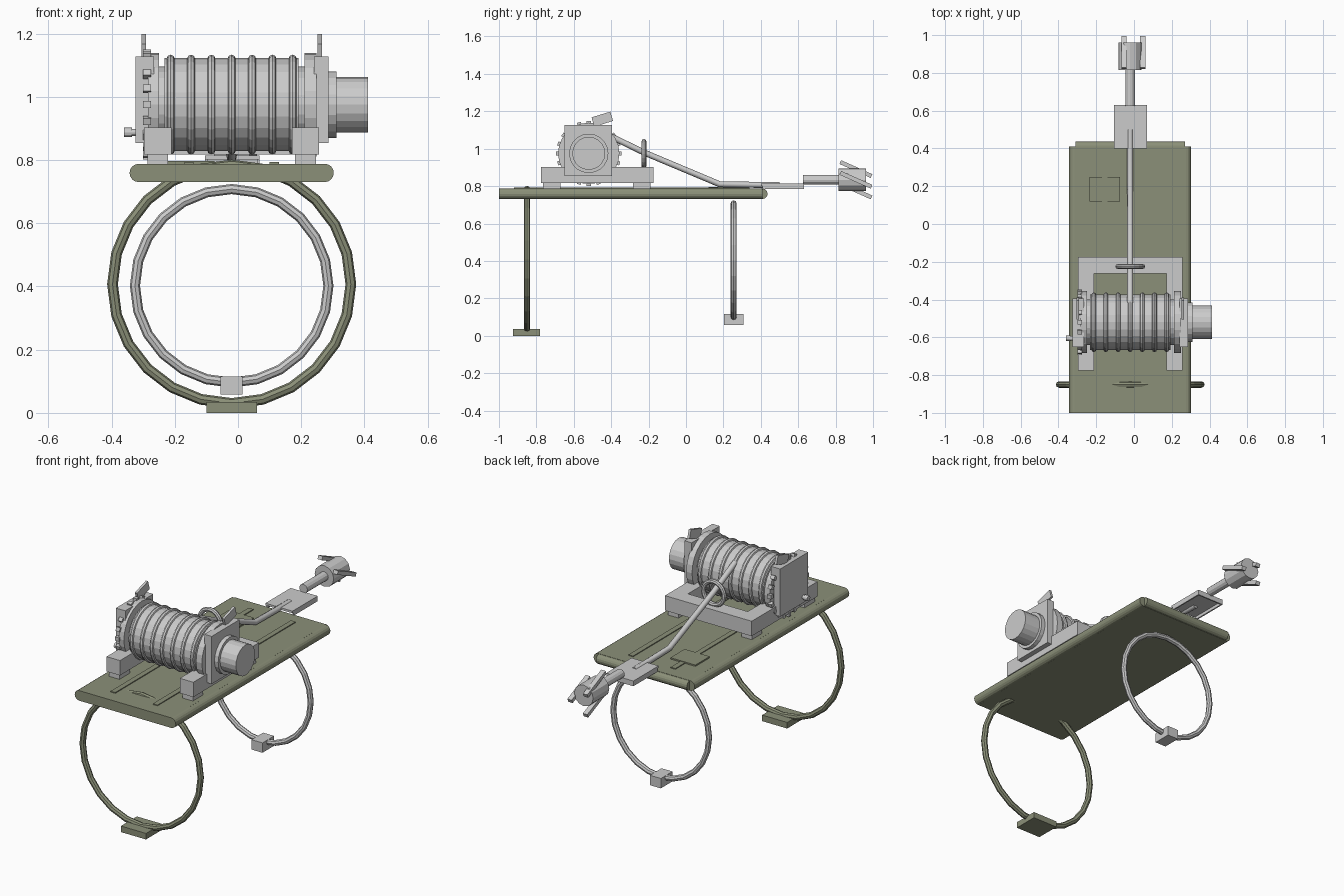
import bpy, math
from mathutils import Vector

if "Cube" in bpy.data.objects:
    bpy.data.objects.remove(bpy.data.objects["Cube"])

CX = -0.02                     # mirror line of the sled
AX = Vector((0, -0.52, 0.975)) # winch axle (y, z)

green = bpy.data.materials.new("olive")
green.diffuse_color = (0.26, 0.28, 0.19, 1)
green.use_nodes = True
green.node_tree.nodes["Principled BSDF"].inputs["Base Color"].default_value = green.diffuse_color


def finish(name, mat=None):
    ob = bpy.context.object
    ob.name = name
    if mat:
        ob.data.materials.append(mat)
    return ob


def box(name, x, y, z, mat=None, bevel=0, segs=2, rot=None):
    """Box from (min, max) ranges on every axis."""
    mid = [(a + b) / 2 for a, b in (x, y, z)]
    bpy.ops.mesh.primitive_cube_add(size=1, location=mid)
    ob = finish(name, mat)
    ob.scale = [b - a for a, b in (x, y, z)]
    bpy.ops.object.transform_apply(location=False, rotation=False, scale=True)
    if rot:
        ob.rotation_euler = rot
    if bevel:
        m = ob.modifiers.new("bevel", 'BEVEL')
        m.width, m.segments = bevel, segs
    return ob


def rod(name, a, b, r, sides=20, mat=None):
    """Cylinder between two points."""
    a, b = Vector(a), Vector(b)
    d = b - a
    bpy.ops.mesh.primitive_cylinder_add(vertices=sides, radius=r, depth=d.length,
                                        location=(a + b) / 2)
    ob = finish(name, mat)
    ob.rotation_euler = d.to_track_quat('Z', 'Y').to_euler()
    return ob


def ring(name, loc, R, r, axis, major=24, mat=None, minor=8):
    rot = (0, math.pi / 2, 0) if axis == 'x' else (math.pi / 2, 0, 0)
    bpy.ops.mesh.primitive_torus_add(major_segments=major, minor_segments=minor,
                                     major_radius=R, minor_radius=r,
                                     location=loc, rotation=rot)
    return finish(name, mat)


def axle_disc(name, x0, x1, r, sides=24):
    return rod(name, (x0, AX.y, AX.z), (x1, AX.y, AX.z), r, sides)


# mounting board: slab with rounded long sides, and a rounded front lip
box("board", (-0.315, 0.275), (-1, 0.41), (0.73, 0.788), green)
for x in (-0.314, 0.274):
    rod("board_side", (x, -1, 0.759), (x, 0.41, 0.759), 0.029, 16, green)
rod("board_front_lip", (-0.31, 0.408, 0.759), (0.27, 0.408, 0.759), 0.028, 16, green)

# thin strips and panel on the board
for s in (-1, 1):
    x = CX + s * 0.135
    box("board_strip", (x - 0.015, x + 0.015), (-0.92, 0.34), (0.78, 0.793), green)
box("board_panel", (-0.235, -0.075), (0.12, 0.25), (0.78, 0.796), green)

# strap hoops with buckles
ring("rear_hoop", (CX, -0.85, 0.407), 0.377, 0.017, 'y', 24, green)
box("rear_buckle", (-0.10, 0.06), (-0.925, -0.78), (0, 0.035), green)
ring("front_hoop", (CX, 0.255, 0.402), 0.306, 0.016, 'y', 24)
box("front_buckle", (-0.055, 0.015), (0.202, 0.308), (0.058, 0.115))

# winch frame: two rails, cross bar and feet
for x in ((-0.297, -0.211), (0.171, 0.257)):
    box("frame_rail", x, (-0.775, -0.175), (0.817, 0.903))
    for y in (-0.718, -0.237):
        box("frame_foot", (x[0] + 0.01, x[1] - 0.01), (y - 0.047, y + 0.047), (0.785, 0.82))
box("frame_cross_bar", (-0.212, 0.172), (-0.262, -0.175), (0.817, 0.903))

# drum with rope windings
axle_disc("drum", -0.232, 0.192, 0.147)
for i in range(7):
    ring("rope_winding", (CX + (i - 3) * 0.0643, AX.y, AX.z), 0.145, 0.013, 'x', 24)

# end plates, flanges and hubs
box("left_end_plate", (-0.325, -0.265), (-0.65, -0.395), (0.853, 1.128))
box("right_end_plate", (0.24, 0.287), (-0.65, -0.395), (0.853, 1.128))
axle_disc("left_flange", -0.284, -0.25, 0.164)
axle_disc("right_flange", 0.211, 0.248, 0.164)
axle_disc("left_hub", -0.252, -0.225, 0.12)
axle_disc("right_hub", 0.185, 0.213, 0.12)

# ratchet teeth around the left flange
for i in range(20):
    a = i * math.tau / 20
    y, z = AX.y + 0.163 * math.cos(a), AX.z + 0.163 * math.sin(a)
    box("ratchet_tooth", (-0.3, -0.275), (y - 0.011, y + 0.011), (z - 0.011, z + 0.011),
        rot=(a, 0, 0))

# motor on the right side
axle_disc("motor_collar", 0.286, 0.311, 0.105, 20)
axle_disc("motor", 0.29, 0.412, 0.088, 20)

# control knob on the left side
rod("knob_shaft", (-0.35, -0.605, 0.887), (-0.27, -0.605, 0.887), 0.011, 12)
rod("knob", (-0.36, -0.605, 0.887), (-0.335, -0.605, 0.887), 0.015, 12)
box("knob_mount", (-0.322, -0.3), (-0.63, -0.58), (0.853, 0.91))

# tilted pawl levers on top
for x in (-0.298, 0.258):
    box("pawl", (x - 0.007, x + 0.007), (-0.5, -0.395), (1.132, 1.184),
        rot=(math.radians(17), 0, 0))

# fairlead ring and stand
ring("fairlead", (CX, -0.225, 0.973), 0.066, 0.013, 'y', 20)

# pulled-out rope
crv = bpy.data.curves.new("rope", 'CURVE')
crv.dimensions = '3D'
crv.bevel_depth, crv.bevel_resolution, crv.use_fill_caps = 0.016, 2, True
sp = crv.splines.new('POLY')
path = [(-0.42, 1.075), (-0.225, 0.98), (0.18, 0.81), (0.5, 0.805)]
sp.points.add(len(path) - 1)
for p, (y, z) in zip(sp.points, path):
    p.co = (CX, y, z, 1)
bpy.context.collection.objects.link(bpy.data.objects.new("rope", crv))

# launch tray: top sheet with thin skirts, open underneath
box("tray_top", (-0.105, 0.068), (0.4, 0.63), (0.802, 0.814))
for x in ((-0.105, -0.097), (0.06, 0.068)):
    box("tray_skirt", x, (0.41, 0.63), (0.784, 0.804))
box("tray_end", (-0.1, 0.063), (0.622, 0.63), (0.784, 0.804))

# grapple: shaft, head and three tilted prongs
GZ = 0.834
rod("grapple_shaft", (CX, 0.625, GZ), (CX, 0.83, GZ), 0.026, 12)
rod("grapple_head", (CX, 0.815, GZ), (CX, 0.962, GZ), 0.061, 12)
for i in range(3):
    a = i * math.tau / 3
    x, z = CX + 0.066 * math.cos(a), GZ + 0.066 * math.sin(a)
    box("grapple_prong", (x - 0.014, x + 0.014), (0.817, 1.0), (z - 0.011, z + 0.011),
        rot=(math.radians(-24), 0, 0))
